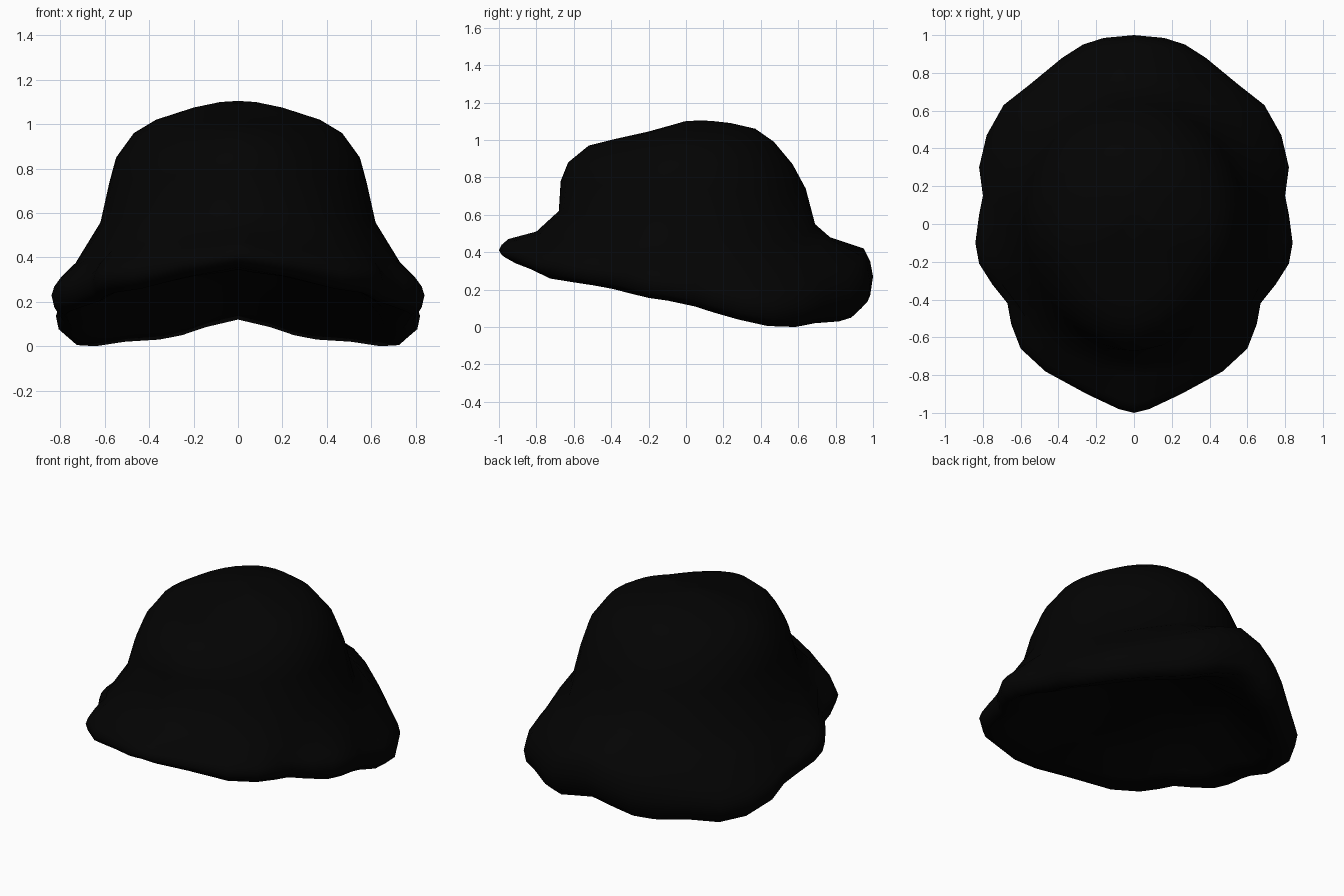
import bpy, bmesh, math

if "Cube" in bpy.data.objects:
    bpy.data.objects.remove(bpy.data.objects["Cube"])

black = bpy.data.materials.new("soft black")
black.diffuse_color = (0.001, 0.001, 0.001, 1)
black.use_nodes = True
black.node_tree.nodes["Principled BSDF"].inputs["Base Color"].default_value = black.diffuse_color

# Half of the brim edge, front to back: x, y, height of its lower lip
EDGE = [(0, -1, .365), (.08, -.98, .35), (.25, -.90, .32), (.47, -.78, .265),
        (.60, -.66, .245), (.65, -.53, .225), (.67, -.42, .205), (.75, -.32, .18),
        (.82, -.21, .155), (.84, -.10, .14), (.82, .05, .11), (.80, .15, .08),
        (.82, .30, .04), (.78, .47, .005), (.69, .63, .0), (.55, .74, .02),
        (.38, .88, .03), (.27, .95, .05), (.16, .985, .085), (0, 1, .12)]
EDGE += [(-x, y, z) for x, y, z in EDGE[-2:0:-1]]

# Crown rings: half width, front reach, back reach, side / front / back height,
# then the narrowing of the front corners and the sag of the back corners
CROWN = [(.73, .80, .77, .38, .51, .48, 0, .05), (.62, .68, .69, .56, .62, .55, 0, .10),
         (.58, .67, .64, .74, .78, .74, .03, .03), (.55, .63, .57, .85, .88, .87, .07, 0),
         (.47, .52, .47, .96, .97, .99, .10, 0), (.37, .38, .37, 1.02, 1.005, 1.06, .10, 0),
         (.20, .20, .24, 1.075, 1.045, 1.09, .05, 0), (.08, .02, .15, 1.10, 1.095, 1.10, 0, 0)]

# Shallow dished underside, from the rim inward
LINING = [(.50, .56, .56, .30, .36, .27, 0, 0), (.32, .36, .36, .36, .38, .34, 0, 0),
          (.16, .18, .18, .39, .39, .38, 0, 0)]


def oval(ring):
    """Egg-shaped ring whose height dips or rises toward front and back."""
    a, f, b, zs, zf, zb, pinch, sag = ring
    pts = []
    for x, y, _ in EDGE:
        t = math.atan2(x, -y)
        c, s = math.cos(t), math.sin(t)
        reach, zend = (f, zf) if c > 0 else (b, zb)
        corner = math.sin(2 * t) ** 2
        k = 1 - pinch * corner if c > 0 else 1 + .4 * sag * corner
        drop = sag * corner if c < 0 else 0
        pts.append((a * s * k, -reach * c * k, zs + (zend - zs) * c * c - drop))
    return pts


def edge_ring(scale, lift):
    """Copy of the brim edge, scaled in plan; lift depends on y."""
    return [(x * scale, y * scale, z + lift(y)) for x, y, z in EDGE]


def mix(front, side, back):
    return lambda y: side + (front - side) * y * y if y < 0 else side + (back - side) * y * y


# Rings in order: underside, around the brim lip, up the crown
rings = [oval(r) for r in reversed(LINING)]
rings += [edge_ring(.80, mix(-.02, .06, .04)),
          edge_ring(.93, mix(-.01, 0, 0)),
          edge_ring(.985, mix(.02, .035, .05)),
          edge_ring(1, mix(.045, .09, .15)),
          edge_ring(.985, mix(.075, .13, .23)),
          edge_ring(.95, mix(.105, .17, .30))]
rings += [oval(r) for r in CROWN]

bm = bmesh.new()
loops = [[bm.verts.new(p) for p in ring] for ring in rings]
n = len(EDGE)
for lo, hi in zip(loops, loops[1:]):
    for i in range(n):
        j = (i + 1) % n
        bm.faces.new((lo[i], lo[j], hi[j], hi[i]))
for loop, apex in ((loops[0], (0, 0, .40)), (loops[-1], (0, .08, 1.105))):
    top = bm.verts.new(apex)
    for i in range(n):
        bm.faces.new((loop[i], loop[(i + 1) % n], top))
bmesh.ops.recalc_face_normals(bm, faces=bm.faces)
for face in bm.faces:
    face.smooth = True

mesh = bpy.data.meshes.new("hat")
bm.to_mesh(mesh)
bm.free()
mesh.materials.append(black)
hat = bpy.data.objects.new("hat", mesh)
bpy.context.collection.objects.link(hat)
